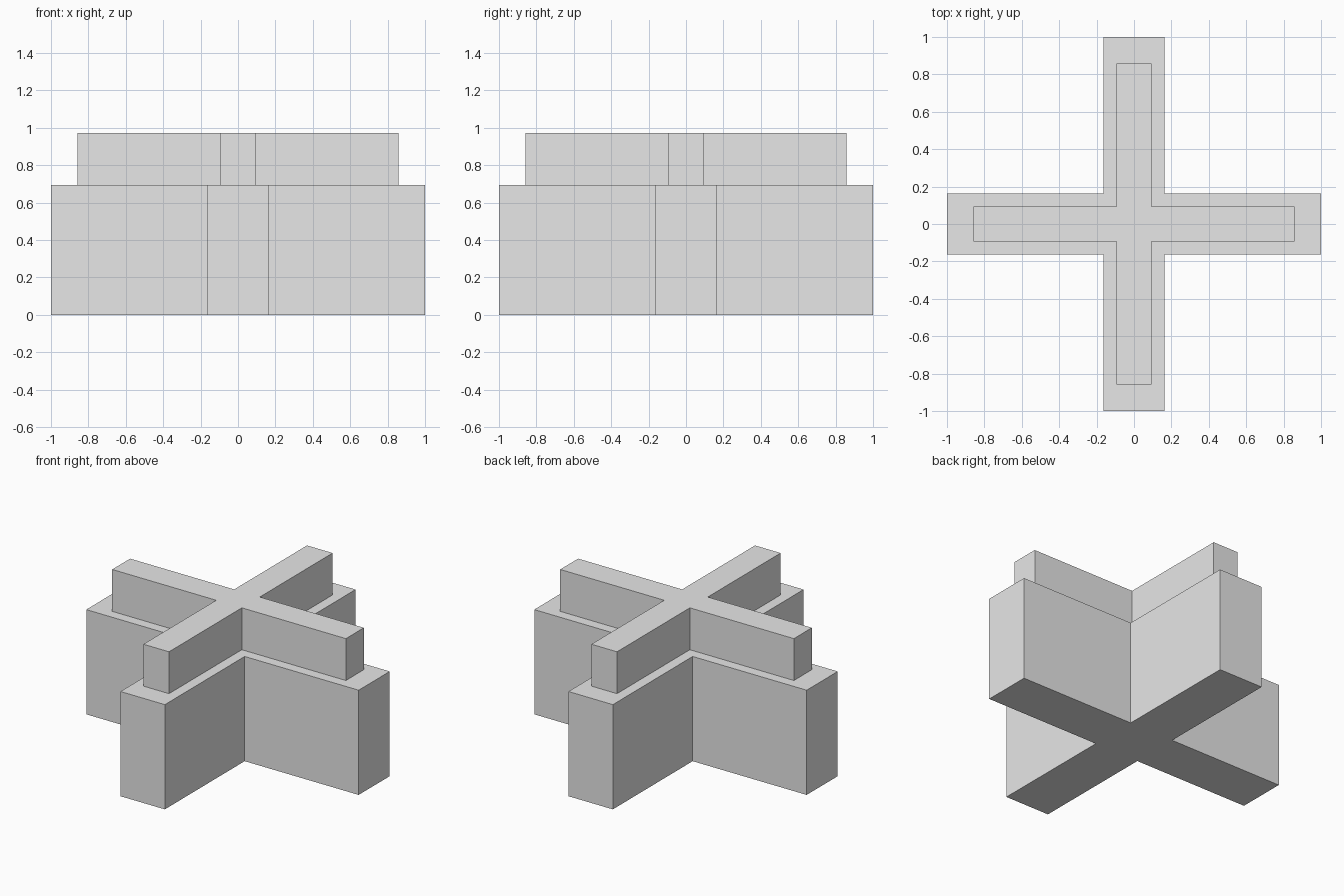
import bpy
import bmesh

cube = bpy.data.objects.get("Cube")
if cube:
    bpy.data.objects.remove(cube, do_unlink=True)

# Single plain grey
grey = bpy.data.materials.new("plain_grey")
grey.use_nodes = True
colour = (0.8, 0.8, 0.8, 1.0)
grey.diffuse_color = colour
grey.node_tree.nodes["Principled BSDF"].inputs["Base Color"].default_value = colour


def cross_prism(name, reach, half_width, bottom, top):
    """Extrude a four-armed cross outline from bottom to top."""
    bm = bmesh.new()
    outline = []
    # Each quarter turn adds one arm end and the inner corner after it
    x_dir, y_dir = 1, 0
    for _ in range(4):
        for along, across in ((reach, -half_width), (reach, half_width),
                              (half_width, half_width)):
            x = along * x_dir - across * y_dir
            y = along * y_dir + across * x_dir
            outline.append(bm.verts.new((x, y, bottom)))
        x_dir, y_dir = -y_dir, x_dir
    base = bm.faces.new(outline)
    result = bmesh.ops.extrude_face_region(bm, geom=[base], use_keep_orig=True)
    raised = [g for g in result["geom"] if isinstance(g, bmesh.types.BMVert)]
    bmesh.ops.translate(bm, verts=raised, vec=(0, 0, top - bottom))
    bmesh.ops.recalc_face_normals(bm, faces=bm.faces)
    mesh = bpy.data.meshes.new(name)
    bm.to_mesh(mesh)
    bm.free()
    mesh.materials.append(grey)
    obj = bpy.data.objects.new(name, mesh)
    bpy.context.collection.objects.link(obj)
    return obj


# Wide lower block and narrower raised block
cross_prism("lower_cross", 1.0, 0.163, 0.0, 0.695)
cross_prism("upper_cross", 0.858, 0.094, 0.695, 0.973)
